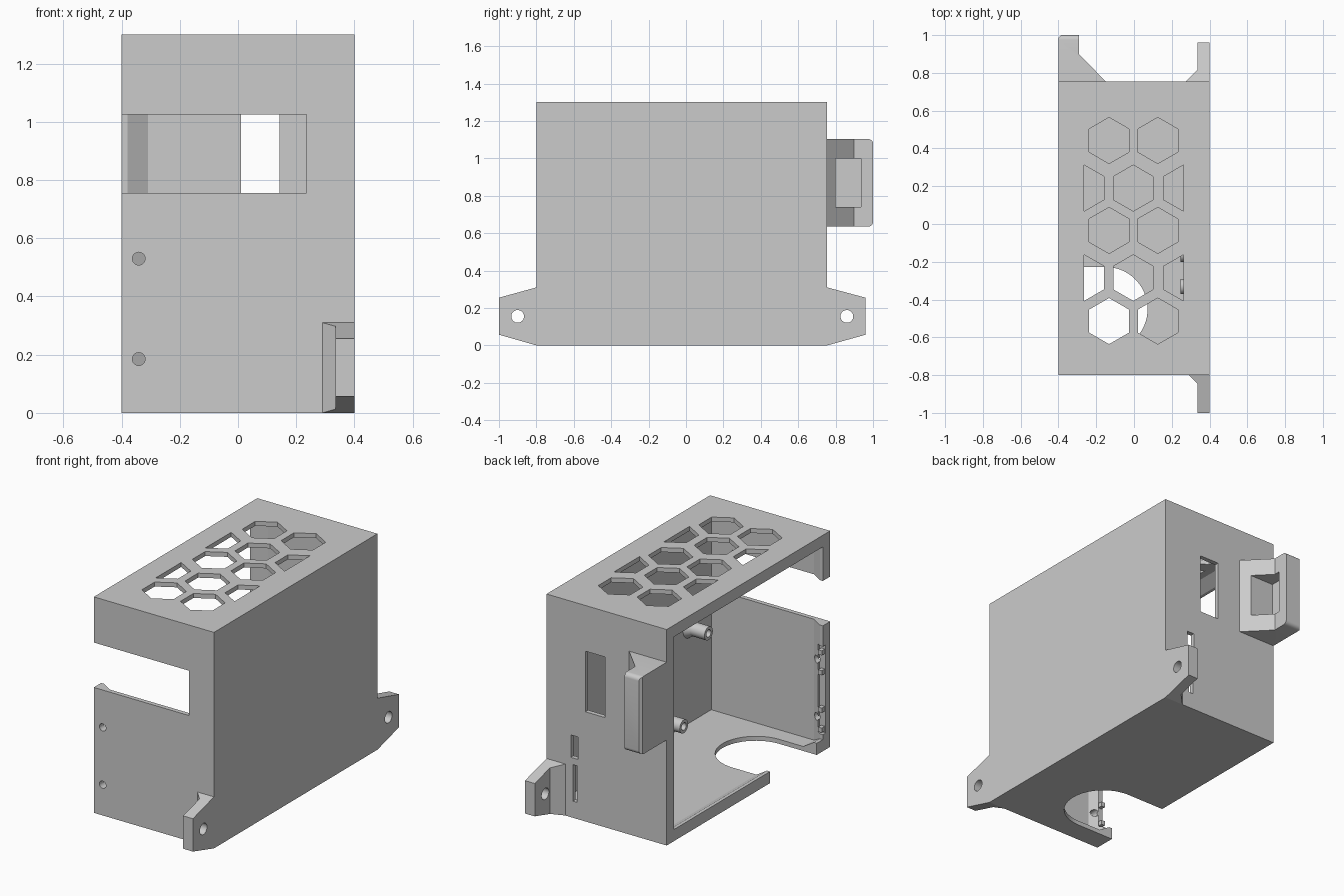
import bpy, bmesh, math

if "Cube" in bpy.data.objects:
    bpy.data.objects.remove(bpy.data.objects["Cube"])

grey = bpy.data.materials.new("light_grey_plastic")
grey.diffuse_color = (0.6, 0.6, 0.6, 1)
grey.use_nodes = True
grey.node_tree.nodes["Principled BSDF"].inputs["Base Color"].default_value = grey.diffuse_color


def make(name, bm):
    bmesh.ops.recalc_face_normals(bm, faces=bm.faces[:])
    me = bpy.data.meshes.new(name)
    bm.to_mesh(me)
    bm.free()
    me.materials.append(grey)
    ob = bpy.data.objects.new(name, me)
    bpy.context.collection.objects.link(ob)
    return ob


def loft(name, rings, cap=True):
    """Skin a list of closed rings with equal point counts."""
    bm = bmesh.new()
    vs = [[bm.verts.new(p) for p in r] for r in rings]
    n = len(vs[0])
    for a, b in zip(vs, vs[1:]):
        for i in range(n):
            bm.faces.new((a[i], a[(i + 1) % n], b[(i + 1) % n], b[i]))
    if cap:
        bm.faces.new(vs[0])
        bm.faces.new(vs[-1])
    return make(name, bm)


def prism(name, pts, axis, lo, hi):
    """Extrude a 2D outline along an axis."""
    put = {"x": lambda p, t: (t, p[0], p[1]),
           "y": lambda p, t: (p[0], t, p[1]),
           "z": lambda p, t: (p[0], p[1], t)}[axis]
    return loft(name, [[put(p, t) for p in pts] for t in (lo, hi)])


def box(name, x0, x1, y0, y1, z0, z1):
    return prism(name, [(x0, y0), (x1, y0), (x1, y1), (x0, y1)], "z", z0, z1)


def circle(cx, cy, r, n=32, start=0.0, sweep=math.tau):
    return [(cx + r * math.cos(start + sweep * i / n),
             cy + r * math.sin(start + sweep * i / n)) for i in range(n)]


def cut(ob, tool, op="DIFFERENCE"):
    """Apply a boolean and discard the tool."""
    m = ob.modifiers.new("cut", "BOOLEAN")
    m.operation, m.object, m.solver = op, tool, "EXACT"
    dg = bpy.context.evaluated_depsgraph_get()
    me = bpy.data.meshes.new_from_object(ob.evaluated_get(dg))
    ob.modifiers.clear()
    ob.data = me
    bpy.data.objects.remove(tool)


# Case: box hollowed from the left, leaving a thick chamfered rim at the opening
W, LIP = 0.027, 0.07
Y0, Y1, H = -0.80, 0.755, 1.30
case = box("case", -0.4, 0.4, Y0, Y1, 0, H)


def section(x, t):
    return [(x, Y0 + t, t), (x, Y1 - t, t), (x, Y1 - t, H - t), (x, Y0 + t, H - t)]


cut(case, loft("cavity", [section(0.4 - W, W), section(-0.31, W),
                          section(-0.38, LIP), section(-0.5, LIP)]))

# Front opening, back window and two back slots
cut(case, box("front_opening", -0.5, 0.235, -0.9, -0.7, 0.755, 1.025))
cut(case, box("back_window", 0.01, 0.142, 0.7, 0.8, 0.66, 1.025))
cut(case, box("upper_slot", 0.19, 0.238, 0.7, 0.8, 0.36, 0.495))
cut(case, box("lower_slot", 0.197, 0.225, 0.7, 0.8, 0.10, 0.32))

# Rounded cut in the floor, open to the left
arc = circle(-0.15, -0.45, 0.222, 32, -math.pi / 2, math.pi) + [(-0.15, -0.228)]
cut(case, prism("floor_cut", [(-0.5, -0.228), (-0.5, -0.672)] + arc, "z", -0.1, 0.2))

# Honeycomb vents in the top, with half cells at the sides
R = 0.122
for row, cy in enumerate((0.442, 0.19, -0.034, -0.285, -0.514)):
    for cx in ((-0.132, 0.126) if row % 2 == 0 else (-0.264, -0.004, 0.262)):
        pts = circle(cx, cy, R, 6, math.pi / 6)
        pts = [(min(max(x, -0.264), 0.262), y) for x, y in pts]
        clean = [p for i, p in enumerate(pts) if math.dist(p, pts[i - 1]) > 1e-4]
        # keep only the corners of clipped cells
        if abs(cx) > 0.2:
            s = 1 if cx < 0 else -1
            clean = [(cx, cy - R), (cx + s * R * 0.866, cy - R / 2),
                     (cx + s * R * 0.866, cy + R / 2), (cx, cy + R)]
        cut(case, prism("vent", clean, "z", 1.2, 1.4))

# Recess in the front rim and the screw holes through it
cut(case, box("rim_recess", -0.5, -0.36, -0.757, -0.70, 0.10, 0.63))
for z in (0.185, 0.53):
    cut(case, prism("screw_hole", circle(-0.341, z, 0.022, 24), "y", -0.9, -0.68))

# Small catches on the front rim beside the screw holes
for z in (0.125, 0.245, 0.47, 0.59):
    box("rim_catch", -0.395, -0.37, -0.76, -0.728, z - 0.014, z + 0.014)


# Mounting ears with a gusset and a screw hole
def ear(name, wall, s, length, gusset, foot):
    e = prism(name, [(0.4, wall), (0.4, wall + s * length), (0.335, wall + s * length),
                     (0.335, wall + s * gusset), (foot, wall)], "z", -0.01, 0.32)
    tip = wall + s * length
    cut(e, prism("ear_outline", [(wall - s * 0.01, 0), (wall, 0), (tip, 0.057),
                                 (tip, 0.255), (wall, 0.31), (wall - s * 0.01, 0.31)],
                 "x", 0.2, 0.5), "INTERSECT")
    cut(e, prism("ear_hole", circle(tip - s * 0.1, 0.155, 0.034, 32), "x", 0.2, 0.5))
    return e


ear("front_ear", Y0, -1, 0.2, 0.045, 0.29)
ear("back_ear", Y1, 1, 0.205, 0.06, 0.275)

# Latch block behind, with softened back corners and a blind pocket
latch = prism("latch_block", [(-0.4, Y1), (-0.4, 0.985), (-0.386, 1.0), (-0.29, 1.0),
                              (-0.29, 0.898), (-0.15, Y1)], "z", 0.6, 1.15)
z0, z1, r = 0.635, 1.103, 0.025
outline = [(0.7, z0)] + circle(1 - r, z0 + r, r, 6, -math.pi / 2, math.pi / 2) + [(1, z0 + r)]
outline += circle(1 - r, z1 - r, r, 6, 0, math.pi / 2) + [(1 - r, z1), (0.7, z1)]
cut(latch, prism("latch_outline", outline, "x", -0.6, 0), "INTERSECT")
cut(latch, box("latch_pocket", -0.355, 0, 0.80, 0.935, 0.74, 1.0))

# Hollow standoffs with flared feet on the inner right wall
for y, z in ((-0.33, 0.13), (-0.565, 0.60), (-0.16, 0.60)):
    prof = [(0.4 - W, 0.06), (0.34, 0.04), (0.245, 0.04), (0.245, 0.022), (0.33, 0.022)]
    loft("standoff", [[(x, a, b) for a, b in circle(y, z, rad, 24)] for x, rad in prof])

# Smooth the round parts while keeping the edges crisp
for ob in bpy.context.scene.objects:
    bpy.ops.object.select_all(action="DESELECT")
    ob.select_set(True)
    bpy.context.view_layer.objects.active = ob
    bpy.ops.object.shade_smooth_by_angle(angle=math.radians(25))
